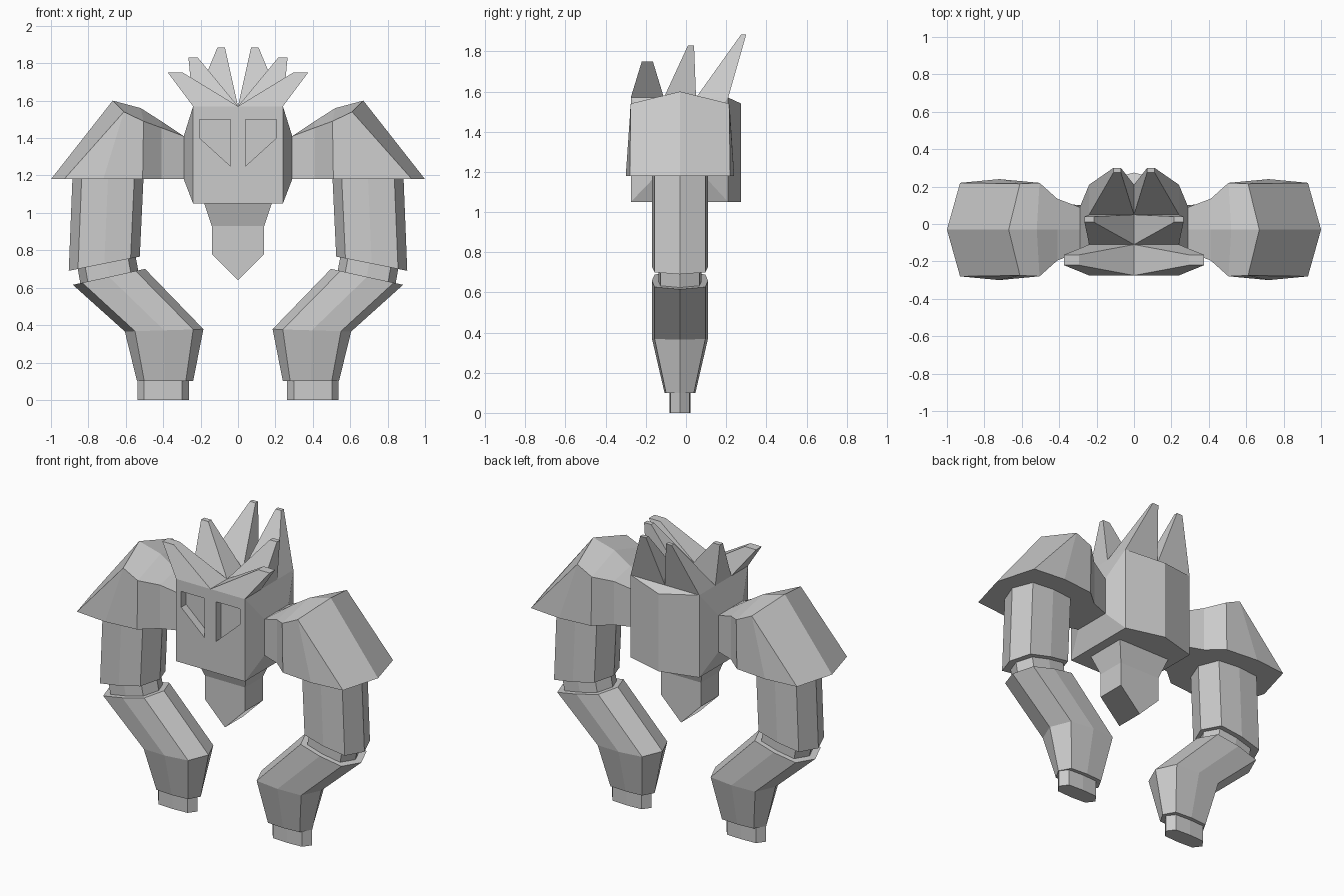
import bpy, bmesh
from mathutils import Vector

cube = bpy.data.objects.get("Cube")
if cube:
    bpy.data.objects.remove(cube, do_unlink=True)

CY = -0.03  # depth of the symmetry plane shared by body and arms

grey = bpy.data.materials.new("stone_grey")
grey.use_nodes = True
grey.diffuse_color = (0.6, 0.6, 0.6, 1)
grey.node_tree.nodes["Principled BSDF"].inputs["Base Color"].default_value = (0.6, 0.6, 0.6, 1)


def finish(name, bm):
    bmesh.ops.remove_doubles(bm, verts=bm.verts, dist=0.0005)
    bmesh.ops.recalc_face_normals(bm, faces=bm.faces)
    mesh = bpy.data.meshes.new(name)
    bm.to_mesh(mesh)
    bm.free()
    mesh.materials.append(grey)
    obj = bpy.data.objects.new(name, mesh)
    bpy.context.scene.collection.objects.link(obj)
    return obj


def hull(name, points):
    bm = bmesh.new()
    for p in points:
        bm.verts.new(p)
    bmesh.ops.convex_hull(bm, input=bm.verts)
    bmesh.ops.dissolve_limit(bm, angle_limit=0.01, verts=bm.verts, edges=bm.edges)
    return finish(name, bm)


def loft(name, rings):
    bm = bmesh.new()
    loops = [[bm.verts.new(p) for p in ring] for ring in rings]
    n = len(loops[0])
    for a, b in zip(loops, loops[1:]):
        for i in range(n):
            j = (i + 1) % n
            bm.faces.new((a[i], a[j], b[j], b[i]))
    bm.faces.new(loops[0])
    bm.faces.new(loops[-1])
    bmesh.ops.dissolve_degenerate(bm, dist=0.0005, edges=bm.edges)
    return finish(name, bm)


def octagon(side, cx, z, hx, hy, slope=0.0):
    # flattened eight-sided ring, tilted along x
    unit = [(1, 0), (.74, .9), (0, 1), (-.74, .9), (-1, 0), (-.74, -.9), (0, -1), (.74, -.9)]
    return [(side * (cx + u * hx), CY + v * hy, z + slope * u * hx) for u, v in unit]


def box_points(x0, x1, y0, y1, z):
    return [(x, y, z) for x in (x0, x1) for y in (y0, y1)]


# Torso: block with bevelled sides and a ridged back
pts = [(0, 0.275, 1.05), (0, 0.275, 1.54)]
for s in (-1, 1):
    for z in (1.05, 1.57):
        pts += [(s * 0.24, -0.275, z), (s * 0.24, 0.21, z)]
    for z in (1.18, 1.41):
        pts += [(s * 0.29, CY - 0.12, z), (s * 0.29, CY + 0.12, z)]
torso = hull("torso", pts)

# Recessed eyes cut into the torso front
for s in (-1, 1):
    outline = [(0.205, 1.5), (0.04, 1.5), (0.04, 1.25), (0.205, 1.4)]
    cutter = hull("eye_cutter", [(s * x, y, z) for x, z in outline for y in (-0.4, -0.225)])
    cutter.hide_render = True
    mod = torso.modifiers.new("eye_cut", 'BOOLEAN')
    mod.operation = 'DIFFERENCE'
    mod.solver = 'EXACT'
    mod.object = cutter
    bpy.context.view_layer.update()
    deps = bpy.context.evaluated_depsgraph_get()
    cut_mesh = bpy.data.meshes.new_from_object(torso.evaluated_get(deps))
    torso.modifiers.clear()
    torso.data = cut_mesh
    bpy.data.objects.remove(cutter, do_unlink=True)

# Pointed lower body
def waist(hx, hy, z, z_mid=None):
    zm = z if z_mid is None else z_mid
    return [(-hx, CY - .01 - hy, z), (0, CY - .01 - hy, zm), (hx, CY - .01 - hy, z),
            (hx, CY - .01 + hy, z), (0, CY - .01 + hy, zm), (-hx, CY - .01 + hy, z)]

loft("lower_body", [waist(0.18, 0.13, 1.05), waist(0.14, 0.09, 0.93),
                    waist(0.14, 0.09, 0.78, 0.64)])

# Crown spikes: base y range, tip x range, tip y range, tip height
spikes = {
    "front": (-0.275, -0.11, 0.295, 0.375, -0.22, -0.165, 1.75),
    "middle": (-0.11, 0.05, 0.215, 0.265, 0.01, 0.04, 1.83),
    "back": (0.05, 0.21, 0.07, 0.11, 0.275, 0.3, 1.885),
}

for side, word in ((1, "left"), (-1, "right")):
    for place, (b0, b1, x0, x1, y0, y1, z) in spikes.items():
        hull(f"{word}_{place}_spike",
             box_points(0, side * 0.24, b0, b1, 1.57)
             + box_points(side * x0, side * x1, y0, y1, z))

    # Shoulder pad: bottom x, half depth, shoulder x, half depth, z, ridge x, z
    sections = [
        (0.29, 0.12, 0.29, 0.12, 1.41, 0.29, 1.41),
        (0.41, 0.165, 0.41, 0.165, 1.455, 0.41, 1.49),
        (0.51, 0.25, 0.505, 0.25, 1.49, 0.52, 1.56),
        (0.72, 0.27, 0.61, 0.245, 1.54, 0.67, 1.6),
        (0.93, 0.25, 0.93, 0.25, 1.18, 1.0, 1.18),
    ]
    loft(f"{word}_shoulder_pad", [
        [(side * bx, CY - bh, 1.18), (side * tx, CY - th, tz), (side * mx, CY, mz),
         (side * tx, CY + th, tz), (side * bx, CY + bh, 1.18)]
        for bx, bh, tx, th, tz, mx, mz in sections])

    # Arm segments
    loft(f"{word}_upper_arm", [octagon(side, 0.695, 1.19, 0.19, 0.14),
                               octagon(side, 0.715, 0.728, 0.19, 0.14, -0.2)])
    loft(f"{word}_elbow", [octagon(side, 0.705, 0.75, 0.155, 0.108, -0.2),
                           octagon(side, 0.685, 0.64, 0.155, 0.108, -0.22)])
    loft(f"{word}_forearm", [octagon(side, 0.69, 0.658, 0.193, 0.14, -0.22),
                             octagon(side, 0.395, 0.372, 0.21, 0.14, -0.03),
                             octagon(side, 0.39, 0.1, 0.15, 0.077)])
    loft(f"{word}_hand", [octagon(side, 0.4, 0.11, 0.137, 0.053),
                          octagon(side, 0.4, 0.0, 0.137, 0.053)])
